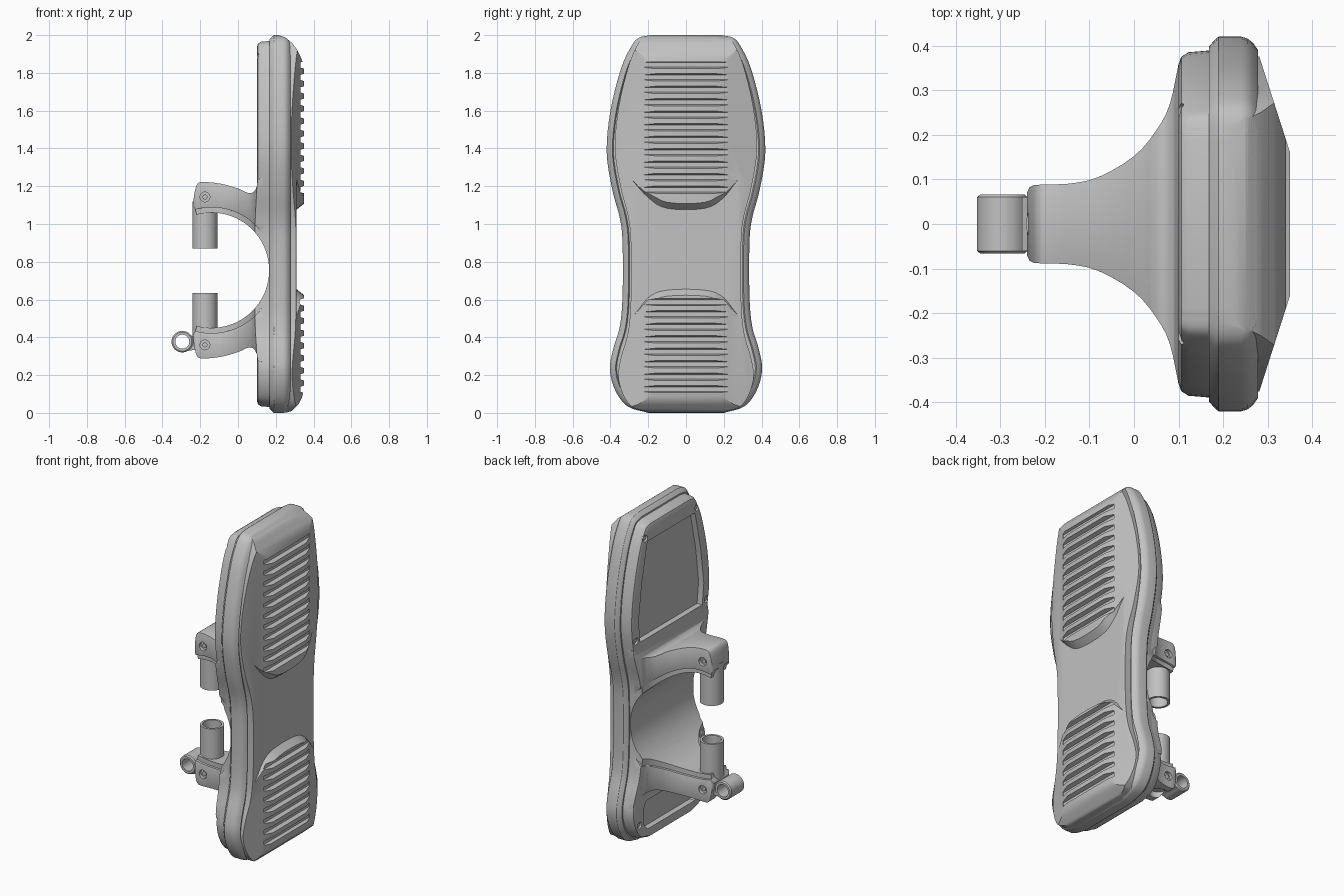
import bpy, bmesh, math
from mathutils import Vector

cube = bpy.data.objects.get("Cube")
if cube:
    bpy.data.objects.remove(cube)

grey = bpy.data.materials.new("plain grey")
grey.use_nodes = True
grey.diffuse_color = (0.54, 0.54, 0.54, 1)
grey.node_tree.nodes["Principled BSDF"].inputs["Base Color"].default_value = (0.54, 0.54, 0.54, 1)

MAP = {"x": lambda a, b, t: (t, a, b), "y": lambda a, b, t: (a, t, b), "z": lambda a, b, t: (a, b, t)}


def loft(name, axis, rings):
    """Capped skin through rings of (outline, position along axis)."""
    bm = bmesh.new()
    loops = [[bm.verts.new(MAP[axis](a, b, t)) for a, b in pts] for pts, t in rings]
    for lo, hi in zip(loops, loops[1:]):
        n = len(lo)
        for i in range(n):
            bm.faces.new((lo[i], lo[(i + 1) % n], hi[(i + 1) % n], hi[i]))
    bm.faces.new(loops[0])
    bm.faces.new(loops[-1])
    bmesh.ops.recalc_face_normals(bm, faces=bm.faces)
    mesh = bpy.data.meshes.new(name)
    bm.to_mesh(mesh)
    bm.free()
    mesh.materials.append(grey)
    obj = bpy.data.objects.new(name, mesh)
    bpy.context.collection.objects.link(obj)
    return obj


def prism(pts, axis, lo, hi, name="cutter"):
    return loft(name, axis, [(pts, lo), (pts, hi)])


def circle(r, ca=0, cb=0, n=40):
    return [(ca + r * math.cos(2 * math.pi * i / n), cb + r * math.sin(2 * math.pi * i / n)) for i in range(n)]


def apply(obj, mod):
    bpy.ops.object.select_all(action="DESELECT")
    bpy.context.view_layer.objects.active = obj
    obj.select_set(True)
    bpy.ops.object.modifier_apply(modifier=mod.name)


def boolean(obj, operation, *tools):
    for tool in tools:
        mod = obj.modifiers.new("cut", "BOOLEAN")
        mod.operation, mod.object, mod.solver = operation, tool, "EXACT"
        apply(obj, mod)
        bpy.data.objects.remove(tool)


def spline(pts, steps=4):
    p = [Vector(q) for q in pts]
    p = [2 * p[0] - p[1]] + p + [2 * p[-1] - p[-2]]
    out = []
    for a, b, c, d in zip(p, p[1:], p[2:], p[3:]):
        for k in range(steps):
            t = k / steps
            out.append(0.5 * (2 * b + (c - a) * t + (2 * a - 5 * b + 4 * c - d) * t * t
                              + (3 * b - a - 3 * c + d) * t ** 3))
    return [tuple(v) for v in out] + [tuple(p[-2])]


# Waisted outline, mirrored across the middle
half = spline([(0.2, 0), (0.31, 0.035), (0.375, 0.12), (0.403, 0.23), (0.385, 0.34), (0.35, 0.46),
               (0.336, 0.62), (0.336, 0.9), (0.35, 1.03), (0.39, 1.18), (0.42, 1.38), (0.4, 1.6),
               (0.345, 1.82), (0.29, 1.94), (0.25, 1.985), (0.19, 2)])
full = half + [(-a, b) for a, b in reversed(half)]


def outline(inset):
    out = []
    for i, p in enumerate(full):
        d = Vector(full[(i + 1) % len(full)]) - Vector(full[i - 1])
        d.normalize()
        out.append((p[0] - d.y * inset, p[1] + d.x * inset))
    return out


def mirrored(side):
    return side + [(a, -b) for a, b in reversed(side)]


# Rim shell with a shallow seam around the front panel
side_cut = [(0.0, -0.1), (0.0, 2.1), (0.17, 2.1), (0.215, 2.0), (0.25, 1.988), (0.285, 1.96), (0.315, 1.92),
            (0.338, 1.87), (0.35, 1.83), (0.35, 0.13), (0.34, 0.085), (0.32, 0.045), (0.285, 0.01),
            (0.25, 0.0), (0.2, -0.1)]
shell = loft("rim_shell", "x", [(outline(i), x) for i, x in (
    (0.022, 0.168), (0.004, 0.184), (0, 0.19), (0, 0.24), (0.004, 0.254), (0.014, 0.267),
    (0.03, 0.278), (0.036, 0.268))])
boolean(shell, "INTERSECT", prism(side_cut, "y", -1, 1))

# Front panel running over both ends, with sloping wings, a recessed waist and grip grooves
panel = prism([(a, 1 + (b - 1) * 1.043) for a, b in outline(0.044)], "x", 0.2, 0.4, "front_panel")
wings = mirrored([(0.1, 0.5), (0.241, 0.5), (0.35, 0.16)])
boolean(panel, "INTERSECT", prism(wings, "z", -1, 3), prism(side_cut, "y", -1, 1))


def waist(d):
    edge = spline([(-0.3, 1.25), (-0.2, 1.14 + d), (-0.1, 1.083 + d), (0.1, 1.083 + d), (0.2, 1.14 + d),
                   (0.3, 1.25), (0.45, 1.25)])
    low = spline([(0.45, 0.5), (0.3, 0.5), (0.2, 0.61 - d), (0.1, 0.65 - d), (-0.1, 0.65 - d),
                  (-0.2, 0.61 - d), (-0.3, 0.5), (-0.45, 0.5)])
    return [(-0.45, 1.25)] + edge + low


boolean(panel, "DIFFERENCE", loft("cutter", "x", [(waist(0), 0.31), (waist(0.04), 0.36)]))
for start, count in ((0.125, 8), (1.182, 11)):
    for i in range(count):
        z = start + i * 0.066
        boolean(panel, "DIFFERENCE", prism(
            [(0.326, z - 0.012), (0.326, z + 0.012), (0.36, z + 0.023), (0.36, z - 0.023)], "y", -0.22, 0.22))

# Back housing with two recessed covers and a round cradle cut
CX, CZ, R = -0.14, 0.755, 0.305
back = loft("back_housing", "x", [(outline(i), x) for i, x in (
    (0.062, 0.1), (0.045, 0.106), (0.035, 0.122), (0.03, 0.18))])
upper = [(0.3, 1.27), (0.315, 1.4), (0.285, 1.62), (0.23, 1.86)]
lower = [(0.23, 0.1), (0.265, 0.14), (0.27, 0.23), (0.24, 0.28)]
for pts in (upper, lower):
    boolean(back, "DIFFERENCE", prism(pts + [(-a, b) for a, b in reversed(pts)], "x", 0, 0.135))
boolean(back, "DIFFERENCE", prism(circle(R, CX, CZ, 72), "y", -1, 1))

# Screws in the housing corners
for name, y, z in (("top", 0.25, 1.885), ("middle", 0.34, 1.29), ("bottom", 0.305, 0.15)):
    for s in (-1, 1):
        boolean(back, "DIFFERENCE", prism(circle(0.02, s * y, z, 20), "x", 0, 0.125))
        prism(circle(0.013, s * y, z, 16), "x", 0.107, 0.14, f"{name}_screw")


# Forked bracket: side profile shaped by a flared plan
def arc(r):
    return [(CX + r * math.cos(a), CZ + r * math.sin(a))
            for a in (math.radians(105 - 5 * i) for i in range(43))]


def flare(d):
    side = spline([(-0.24, 0.07), (-0.225, 0.087), (-0.15, 0.09), (-0.08, 0.105), (0, 0.152), (0.05, 0.21),
                   (0.08, 0.268), (0.1, 0.36)], 3)
    return mirrored([(a, b - d) for a, b in side] + [(0.23, 0.42 - d)])


arm = [(0.215, 1.26), (0.104, 1.235)] + spline([(0.1, 1.2), (0.085, 1.172), (0.055, 1.164), (0, 1.188),
                                                (-0.09, 1.213), (-0.19, 1.222), (-0.222, 1.2), (-0.24, 1.1)], 3)
profile = arm + arc(R + 0.028) + [(a, 2 * CZ - b) for a, b in reversed(arm)]
bracket = prism(profile, "y", -0.5, 0.5, "forked_bracket")
boolean(bracket, "INTERSECT", prism(flare(0), "z", -1, 3), prism(outline(0.034), "x", -1, 1))
bevel = bracket.modifiers.new("soft edges", "BEVEL")
bevel.width, bevel.segments, bevel.limit_method, bevel.angle_limit = 0.012, 2, "ANGLE", math.radians(50)
apply(bracket, bevel)
liner = prism(arc(R) + arc(R + 0.04)[::-1], "y", -0.5, 0.5, "cradle_liner")
boolean(liner, "INTERSECT", prism(flare(0.014), "z", -1, 3), prism(outline(0.045), "x", -1, 1))

# Hollow posts facing each other, with cross pins in the arms
PX = -0.175
for name, root, tip, hole in (("upper", 1.12, 0.87, 1.05), ("lower", 0.4, 0.635, 0.45)):
    o, i = circle(0.067, PX, 0), circle(0.053, PX, 0)
    loft(f"{name}_post", "z", [(o, root), (o, tip), (i, tip), (i, hole)])
for name, z in (("upper", 1.143), ("lower", 0.36)):
    boolean(bracket, "DIFFERENCE", prism(circle(0.026, PX, z, 24), "y", -0.5, 0.5))
    prism(circle(0.027, PX, z, 24), "y", -0.07, 0.07, f"{name}_pin")
    prism(circle(0.013, PX, z, 16), "y", -0.078, 0.078, f"{name}_pin_head")
boolean(bracket, "DIFFERENCE", prism(circle(0.05, PX, 0), "z", 0.2, 0.325))

# Hinge barrel on the lower arm
HX, HZ = -0.295, 0.377
hinge = loft("hinge_barrel", "y", [(circle(r, HX, HZ), y) for r, y in (
    (0.05, -0.066), (0.057, -0.06), (0.057, 0.06), (0.05, 0.066))])
neck = prism([(-0.29, 0.325), (-0.22, 0.335), (-0.22, 0.4), (-0.29, 0.425)], "y", -0.06, 0.06)
boolean(hinge, "UNION", neck)
boolean(hinge, "DIFFERENCE", prism(circle(0.037, HX, HZ), "y", -0.2, 0.2))

# Smooth curved surfaces, keep real edges crisp
bpy.ops.object.select_all(action="DESELECT")
for obj in bpy.context.collection.objects:
    if obj.type == "MESH" and grey.name in obj.data.materials:
        obj.select_set(True)
        bpy.context.view_layer.objects.active = obj
bpy.ops.object.shade_smooth_by_angle(angle=math.radians(30))
